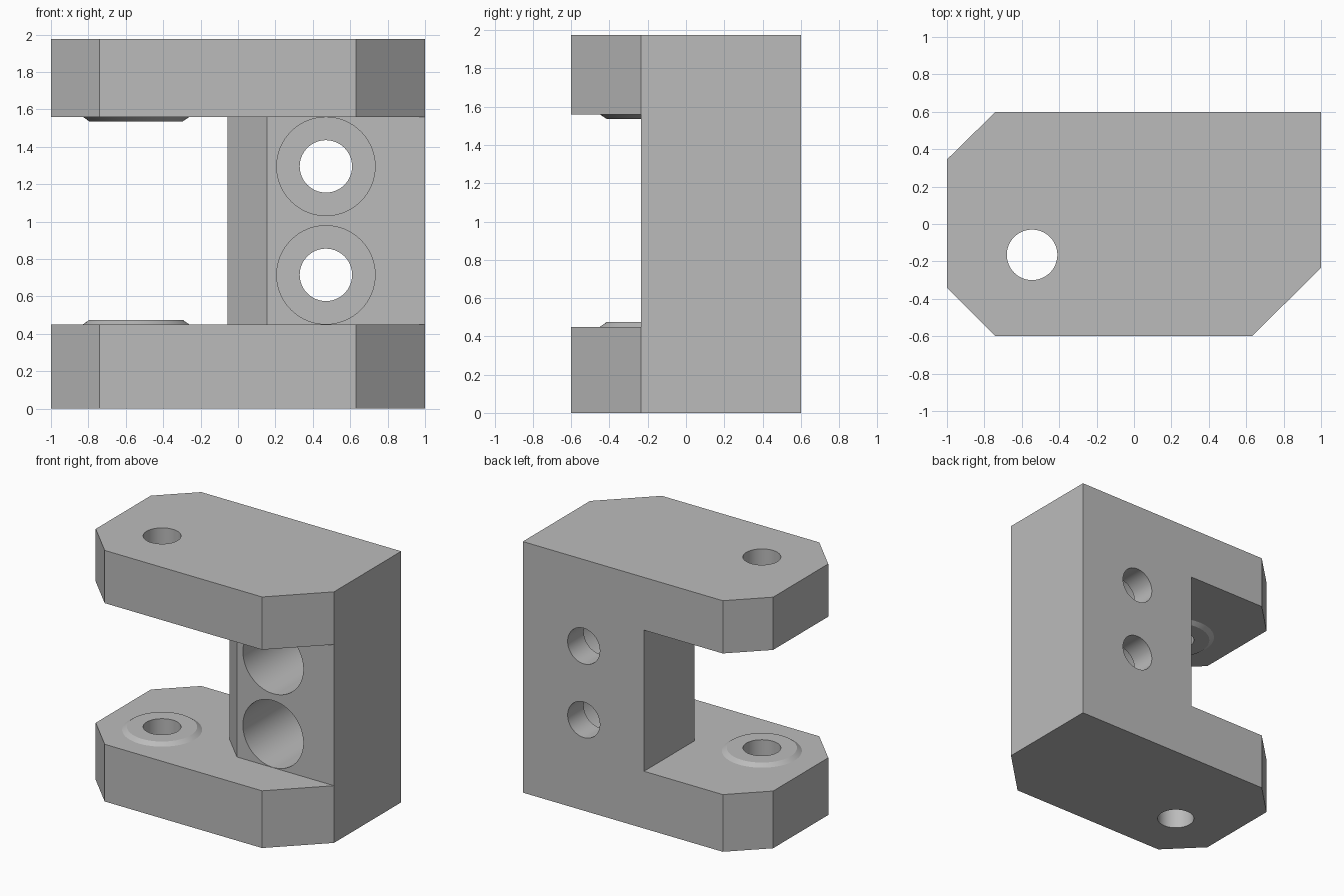
import bpy
import bmesh
from math import pi, radians
from mathutils import Matrix

cube = bpy.data.objects.get("Cube")
if cube:
    bpy.data.objects.remove(cube, do_unlink=True)

# Single plain grey
grey = bpy.data.materials.new("plain grey")
grey.use_nodes = True
GREY = (0.5, 0.5, 0.5, 1)
grey.diffuse_color = GREY
grey.node_tree.nodes["Principled BSDF"].inputs["Base Color"].default_value = GREY


def make_object(name, bm):
    bmesh.ops.recalc_face_normals(bm, faces=bm.faces)
    mesh = bpy.data.meshes.new(name)
    bm.to_mesh(mesh)
    bm.free()
    mesh.materials.append(grey)
    obj = bpy.data.objects.new(name, mesh)
    bpy.context.collection.objects.link(obj)
    return obj


def prism(name, outline, z0, z1):
    bm = bmesh.new()
    face = bm.faces.new([bm.verts.new((x, y, z0)) for x, y in outline])
    top = bmesh.ops.extrude_face_region(bm, geom=[face])["geom"]
    verts = [v for v in top if isinstance(v, bmesh.types.BMVert)]
    bmesh.ops.translate(bm, verts=verts, vec=(0, 0, z1 - z0))
    return make_object(name, bm)


def cone(name, r1, r2, depth, centre, rotation=Matrix()):
    bm = bmesh.new()
    bmesh.ops.create_cone(bm, cap_ends=True, segments=96, radius1=r1, radius2=r2,
                          depth=depth, matrix=Matrix.Translation(centre) @ rotation)
    return make_object(name, bm)


def combine(target, tool, operation):
    tool.hide_render = True
    mod = target.modifiers.new(tool.name, 'BOOLEAN')
    mod.operation = operation
    mod.solver = 'EXACT'
    mod.object = tool
    bpy.context.view_layer.objects.active = target
    bpy.ops.object.modifier_apply(modifier=mod.name)
    bpy.data.objects.remove(tool, do_unlink=True)


# Chamfered block, as tall as the whole bracket
HEIGHT, FLOOR, CEILING = 1.975, 0.45, 1.56
BACK, WEB_FRONT = 0.6, -0.235
bracket = prism("clevis_bracket",
                [(-1, 0.345), (-0.74, BACK), (1, BACK), (1, WEB_FRONT),
                 (0.63, -0.6), (-0.74, -0.6), (-1, -0.34)], 0, HEIGHT)

# Slot that leaves two arms and a chamfered web
slot = prism("slot_cutter",
             [(-0.055, 1), (-0.055, -0.025), (0.155, WEB_FRONT), (1.2, WEB_FRONT),
              (1.2, -1), (-1.2, -1), (-1.2, 1)], FLOOR, CEILING)
combine(bracket, slot, 'DIFFERENCE')

# Raised bevelled bosses around the pin hole, sunk slightly into the arms
PIN_X, PIN_Y, RISE, SINK = -0.545, -0.165, 0.024, 0.03
SLOPE = 0.035 / RISE
wide, narrow = 0.285 + SINK * SLOPE, 0.25
for name, z, r1, r2 in (("lower_boss", FLOOR + (RISE - SINK) / 2, wide, narrow),
                        ("upper_boss", CEILING - (RISE - SINK) / 2, narrow, wide)):
    boss = cone(name, r1, r2, RISE + SINK, (PIN_X, PIN_Y, z))
    combine(bracket, boss, 'UNION')

# Pin hole through both arms
pin = cone("pin_hole_cutter", 0.135, 0.135, 3, (PIN_X, PIN_Y, 1))
combine(bracket, pin, 'DIFFERENCE')

# Counterbored bolt holes through the web
LEDGE = 0.2
turn = Matrix.Rotation(pi / 2, 4, 'X')
for z in (0.715, 1.295):
    bolt = cone("bolt_hole_cutter", 0.14, 0.14, 3, (0.47, 0, z), turn)
    combine(bracket, bolt, 'DIFFERENCE')
    bore_back = BACK - LEDGE
    bore = cone("counterbore_cutter", 0.263, 0.263, 1.2, (0.47, bore_back - 0.6, z), turn)
    combine(bracket, bore, 'DIFFERENCE')

# Smooth bores, sharp edges
bpy.ops.object.select_all(action='DESELECT')
bracket.select_set(True)
bpy.context.view_layer.objects.active = bracket
bpy.ops.object.shade_smooth_by_angle(angle=radians(25))
